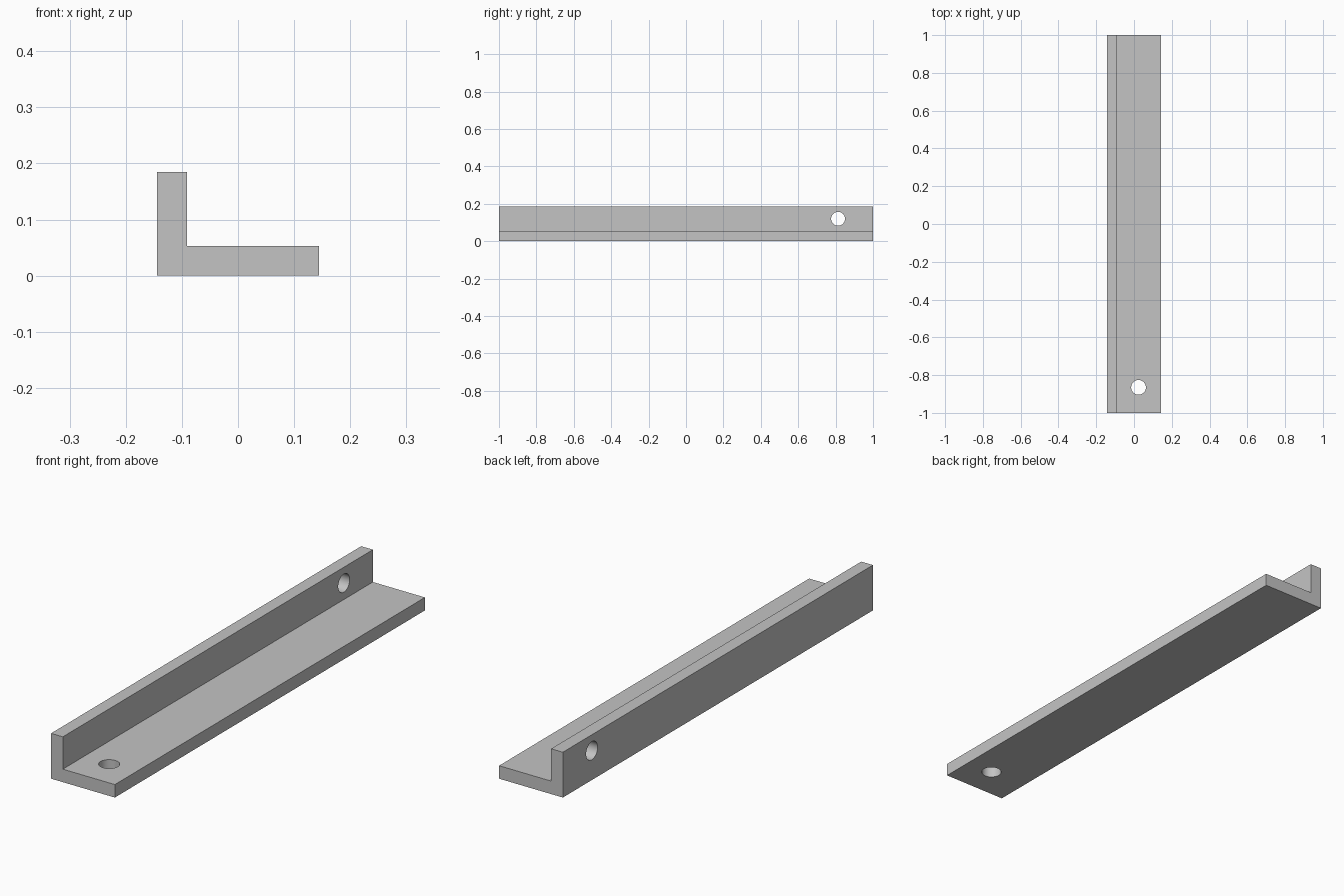
import bpy
import bmesh
from math import pi, radians

cube = bpy.data.objects.get("Cube")
if cube:
    bpy.data.objects.remove(cube, do_unlink=True)

HALF_LENGTH = 1.0
HALF_WIDTH = 0.144
HEIGHT = 0.185
THICK = 0.053

# Plain grey metal
grey = bpy.data.materials.new("grey metal")
grey.use_nodes = True
colour = (0.55, 0.55, 0.55, 1)
grey.diffuse_color = colour
grey.node_tree.nodes["Principled BSDF"].inputs["Base Color"].default_value = colour

# L-shaped profile extruded along the length
inner = THICK - HALF_WIDTH
profile = [(-HALF_WIDTH, 0), (HALF_WIDTH, 0), (HALF_WIDTH, THICK),
           (inner, THICK), (inner, HEIGHT), (-HALF_WIDTH, HEIGHT)]
bm = bmesh.new()
end = bm.faces.new([bm.verts.new((x, -HALF_LENGTH, z)) for x, z in profile])
grown = bmesh.ops.extrude_face_region(bm, geom=[end])
moved = [v for v in grown["geom"] if isinstance(v, bmesh.types.BMVert)]
bmesh.ops.translate(bm, verts=moved, vec=(0, 2 * HALF_LENGTH, 0))
bmesh.ops.recalc_face_normals(bm, faces=bm.faces)
mesh = bpy.data.meshes.new("angle_bracket")
bm.to_mesh(mesh)
bm.free()
mesh.materials.append(grey)
bracket = bpy.data.objects.new("angle_bracket", mesh)
bpy.context.collection.objects.link(bracket)


def drill(name, centre, radius, rotation):
    """Cut a round hole through the bracket, then discard the cutter."""
    bpy.ops.mesh.primitive_cylinder_add(vertices=48, radius=radius, depth=3 * THICK,
                                        location=centre, rotation=rotation)
    cutter = bpy.context.object
    cutter.name = name
    cutter.hide_render = True
    cutter.data.materials.append(grey)
    cut = bracket.modifiers.new(name, "BOOLEAN")
    cut.operation = "DIFFERENCE"
    cut.solver = "EXACT"
    cut.object = cutter
    bpy.ops.object.select_all(action="DESELECT")
    bracket.select_set(True)
    bpy.context.view_layer.objects.active = bracket
    bpy.ops.object.modifier_apply(modifier=name)
    bpy.data.objects.remove(cutter, do_unlink=True)


# One hole in the base near the front, one in the upright near the back
drill("base_hole", (0.024, -0.865, THICK / 2), 0.039, (0, 0, 0))
drill("upright_hole", (inner - THICK / 2, 0.813, 0.12), 0.037, (0, pi / 2, 0))

bpy.ops.object.shade_smooth_by_angle(angle=radians(30))
